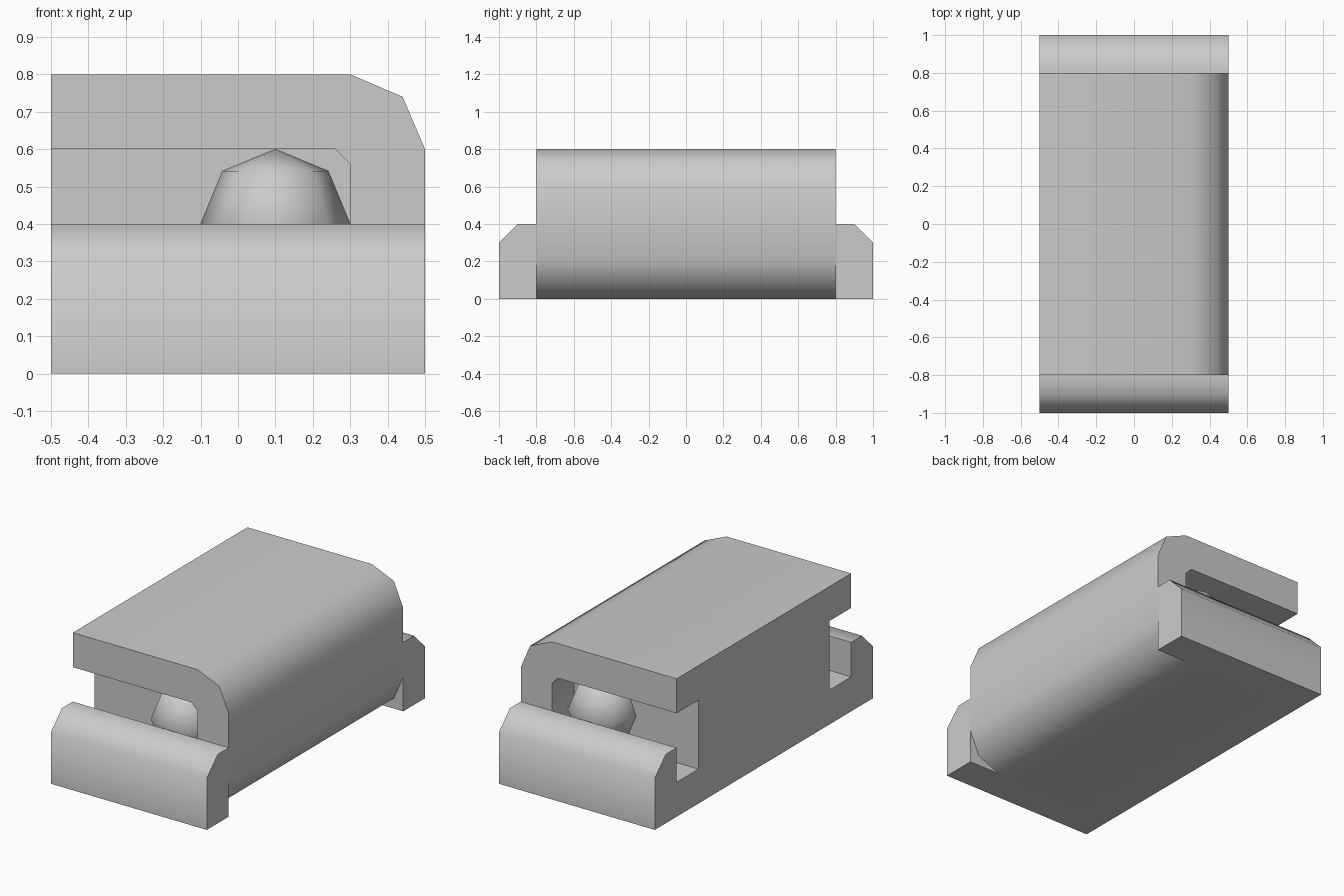
import bpy, bmesh, math
from mathutils import Vector

if "Cube" in bpy.data.objects:
    bpy.data.objects.remove(bpy.data.objects["Cube"])


def prism(name, profile, place, start, end):
    """Extrude a 2D profile; place(a, b, depth) maps it into 3D."""
    bm = bmesh.new()
    base = bm.faces.new([bm.verts.new(place(a, b, start)) for a, b in profile])
    shift = Vector(place(0, 0, end)) - Vector(place(0, 0, start))
    new = bmesh.ops.extrude_face_region(bm, geom=[base])["geom"]
    verts = [g for g in new if isinstance(g, bmesh.types.BMVert)]
    bmesh.ops.translate(bm, verts=verts, vec=shift)
    bmesh.ops.recalc_face_normals(bm, faces=bm.faces)
    mesh = bpy.data.meshes.new(name)
    bm.to_mesh(mesh)
    bm.free()
    obj = bpy.data.objects.new(name, mesh)
    bpy.context.collection.objects.link(obj)
    return obj


def smooth(obj):
    bpy.ops.object.select_all(action="DESELECT")
    obj.select_set(True)
    bpy.context.view_layer.objects.active = obj
    bpy.ops.object.shade_smooth_by_angle(angle=math.radians(50))


def along_y(a, b, d):
    return (a, d, b)


def along_x(a, b, d):
    return (d, a, b)


# Main block, rounded along both edges of its right side
body = prism("body", [(-0.5, 0), (0.3, 0), (0.44, 0.06), (0.5, 0.2),
                      (0.5, 0.6), (0.44, 0.74), (0.3, 0.8), (-0.5, 0.8)],
             along_y, -0.8, 0.8)

# Slot in each end, open to the left
slot = [(-0.7, 0.2), (0.26, 0.2), (0.3, 0.24),
        (0.3, 0.56), (0.26, 0.6), (-0.7, 0.6)]
for side in (-1, 1):
    cutter = prism("slot_cutter", slot, along_y, side * 0.6, side * 0.95)
    cutter.hide_render = True
    mod = body.modifiers.new("slot", "BOOLEAN")
    mod.operation = "DIFFERENCE"
    mod.solver = "EXACT"
    mod.object = cutter
    bpy.context.view_layer.objects.active = body
    bpy.ops.object.modifier_apply(modifier=mod.name)
    bpy.data.objects.remove(cutter)
smooth(body)

for side, label in ((-1, "front"), (1, "back")):
    # Bevelled lip closing the lower half of the slot
    lip = prism(label + "_lip",
                [(side * y, z) for y, z in
                 ((0.8, 0), (1, 0), (1, 0.3), (0.9, 0.4), (0.8, 0.4))],
                along_x, -0.5, 0.5)
    smooth(lip)

    # Low-poly ball half sunk into the slot wall
    bpy.ops.mesh.primitive_uv_sphere_add(segments=8, ring_count=4, radius=0.2,
                                         location=(0.1, side * 0.6, 0.4))
    ball = bpy.context.object
    ball.name = label + "_ball"
    smooth(ball)
